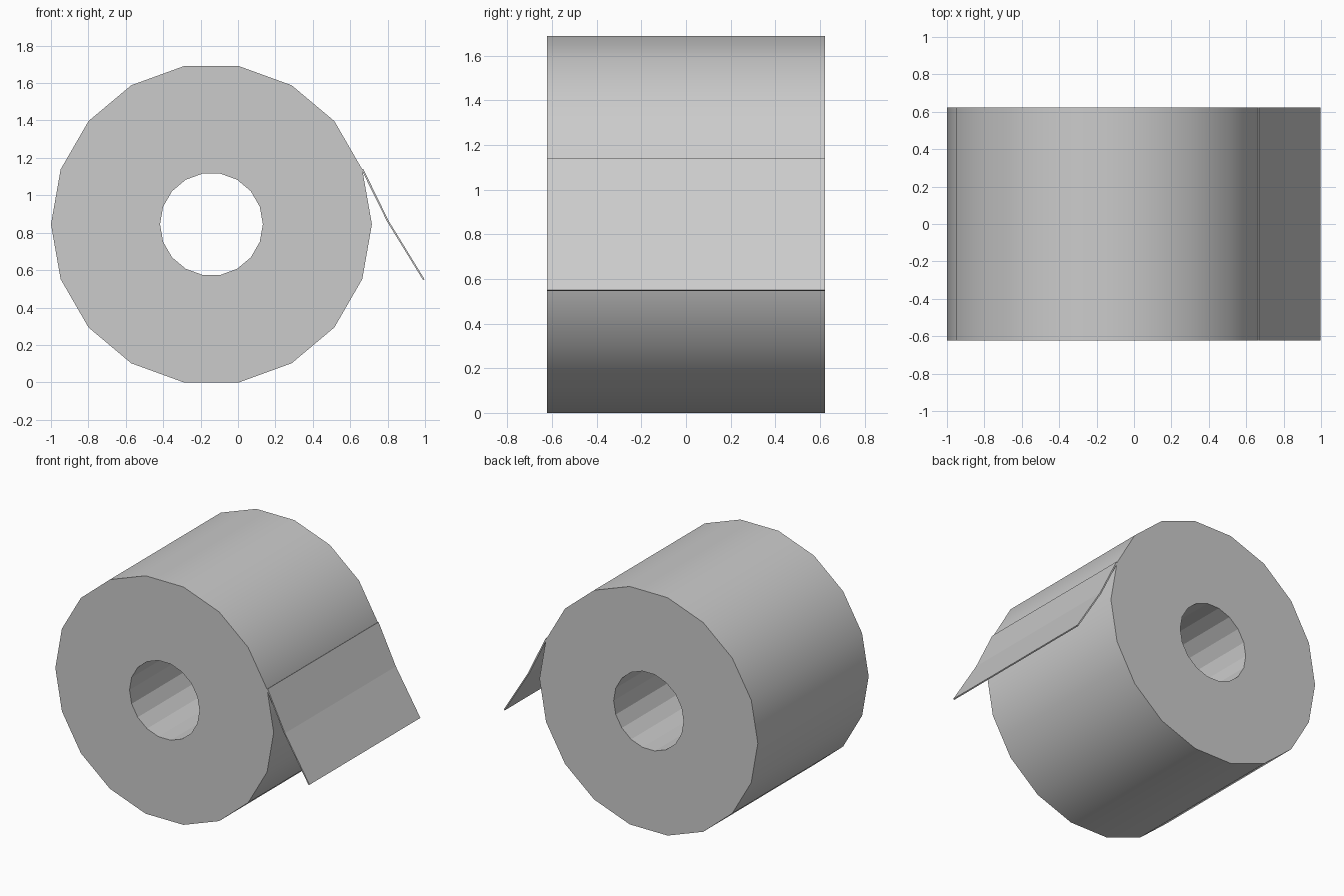
import bpy, bmesh, math

if "Cube" in bpy.data.objects:
    bpy.data.objects.remove(bpy.data.objects["Cube"])

SIDES = 18
CX, CZ = -0.142, 0.845      # roll axis position
R_OUT, R_IN = 0.858, 0.275
HALF = 0.622                # half width along y


def make_object(name, bm):
    bmesh.ops.recalc_face_normals(bm, faces=bm.faces)
    mesh = bpy.data.meshes.new(name)
    bm.to_mesh(mesh)
    bm.free()
    obj = bpy.data.objects.new(name, mesh)
    bpy.context.collection.objects.link(obj)
    return obj


def ring(bm, radius, y):
    angles = [2 * math.pi * i / SIDES for i in range(SIDES)]
    return [bm.verts.new((CX + radius * math.cos(a), y, CZ + radius * math.sin(a)))
            for a in angles]


# Paper roll: hollow 18-sided tube, smooth outside, faceted core hole
bm = bmesh.new()
loops = [ring(bm, R_OUT, -HALF), ring(bm, R_OUT, HALF),
         ring(bm, R_IN, HALF), ring(bm, R_IN, -HALF)]
for k in range(4):
    a, b = loops[k], loops[(k + 1) % 4]
    for i in range(SIDES):
        j = (i + 1) % SIDES
        face = bm.faces.new((a[i], a[j], b[j], b[i]))
        face.smooth = (k == 0)
for loop in loops[:2]:
    for i in range(SIDES):
        bm.edges.get((loop[i], loop[(i + 1) % SIDES])).smooth = False
make_object("paper_roll", bm)

# Loose sheet: thin bent strip hanging off the roll
profile = [(0.660, 1.138), (0.797, 0.860), (0.990, 0.546),
           (0.998, 0.550), (0.805, 0.864), (0.669, 1.143)]
bm = bmesh.new()
front = [bm.verts.new((x, -HALF, z)) for x, z in profile]
back = [bm.verts.new((x, HALF, z)) for x, z in profile]
n = len(profile)
for i in range(n):
    j = (i + 1) % n
    bm.faces.new((front[i], front[j], back[j], back[i]))
for side in (front, back):
    bm.faces.new((side[0], side[1], side[4], side[5]))
    bm.faces.new((side[1], side[2], side[3], side[4]))
make_object("loose_sheet", bm)
